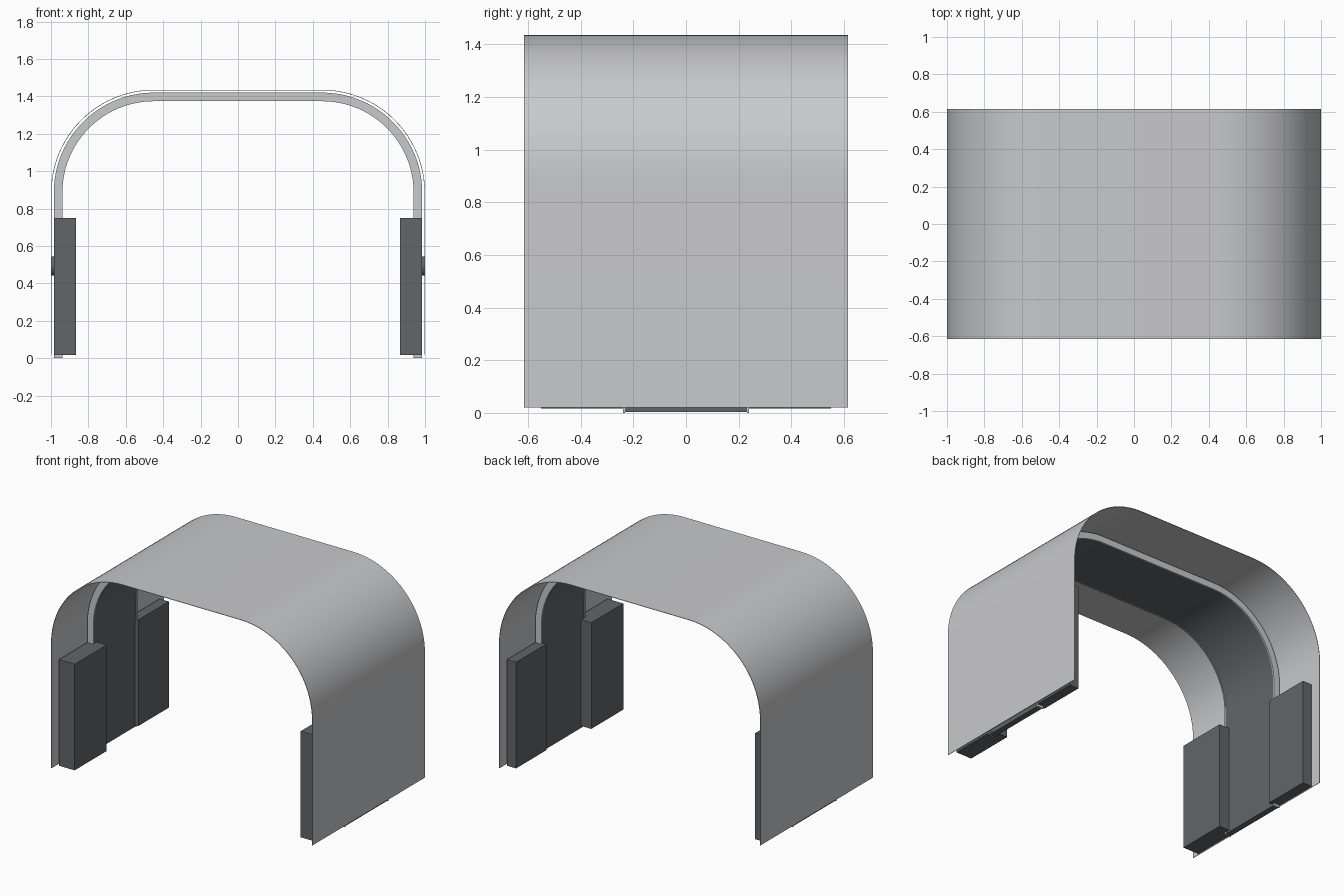
import bpy, bmesh, math

if "Cube" in bpy.data.objects:
    bpy.data.objects.remove(bpy.data.objects["Cube"])


def material(name, rgb):
    m = bpy.data.materials.new(name)
    m.diffuse_color = (*rgb, 1)
    m.use_nodes = True
    m.node_tree.nodes["Principled BSDF"].inputs["Base Color"].default_value = m.diffuse_color
    return m


LIGHT = material("light_grey", (0.58, 0.585, 0.60))
DARK = material("dark_grey", (0.122, 0.133, 0.14))


def finish(bm, name, mat):
    bmesh.ops.recalc_face_normals(bm, faces=bm.faces)
    me = bpy.data.meshes.new(name)
    bm.to_mesh(me)
    bm.free()
    me.materials.append(mat)
    me.shade_smooth()
    me.set_sharp_from_angle(angle=math.radians(30))
    ob = bpy.data.objects.new(name, me)
    bpy.context.collection.objects.link(ob)
    return ob


CX, CZ, STEPS = 0.45, 0.885, 24


def arch_line(r, z0):
    # right leg, two quarter arcs, left leg
    right = [(CX + r * math.cos(a), CZ + r * math.sin(a))
             for a in (math.pi / 2 * i / STEPS for i in range(STEPS + 1))]
    right.insert(0, (CX + r, z0))
    return right + [(-x, z) for x, z in reversed(right)]


def arch(name, r_out, r_in, y0, y1, z0, mat):
    bm = bmesh.new()
    rows = []
    for r, y in ((r_out, y0), (r_out, y1), (r_in, y1), (r_in, y0)):
        rows.append([bm.verts.new((x, y, z)) for x, z in arch_line(r, z0)])
    for k in range(4):
        a, b = rows[k], rows[(k + 1) % 4]
        for i in range(len(a) - 1):
            bm.faces.new((a[i], a[i + 1], b[i + 1], b[i]))
    for end in (0, -1):
        bm.faces.new([row[end] for row in rows])
    return finish(bm, name, mat)


def box(name, x0, x1, y0, y1, z0, z1, mat):
    bm = bmesh.new()
    bmesh.ops.create_cube(bm, size=1)
    for v in bm.verts:
        v.co = (x1 if v.co.x > 0 else x0,
                y1 if v.co.y > 0 else y0,
                z1 if v.co.z > 0 else z0)
    return finish(bm, name, mat)


# thin outer cover
arch("outer_shell", 0.55, 0.547, -0.615, 0.615, 0.02, LIGHT)

# inner band: dark core between two light rims
arch("band_core", 0.533, 0.492, -0.232, 0.232, 0.003, DARK)
for side, y0, y1 in (("front", -0.24, -0.232), ("back", 0.232, 0.24)):
    arch(f"band_rim_{side}", 0.535, 0.489, y0, y1, 0.0, LIGHT)

for side, s in (("right", 1), ("left", -1)):
    # thick front pads and thinner back pads
    for end, depth, y0, y1 in (("front", 0.12, -0.55, -0.20),
                               ("back", 0.07, 0.22, 0.55)):
        xs = sorted((s * 0.985, s * (0.985 - depth)))
        box(f"{end}_pad_{side}", *xs, y0, y1, 0.016, 0.75, DARK)
    # round spacer between band and cover
    bm = bmesh.new()
    bmesh.ops.create_cone(bm, cap_ends=True, segments=24,
                          radius1=0.052, radius2=0.052, depth=0.016)
    spacer = finish(bm, f"spacer_{side}", DARK)
    spacer.rotation_euler = (0, math.pi / 2, 0)
    spacer.location = (s * 0.989, 0, 0.493)
